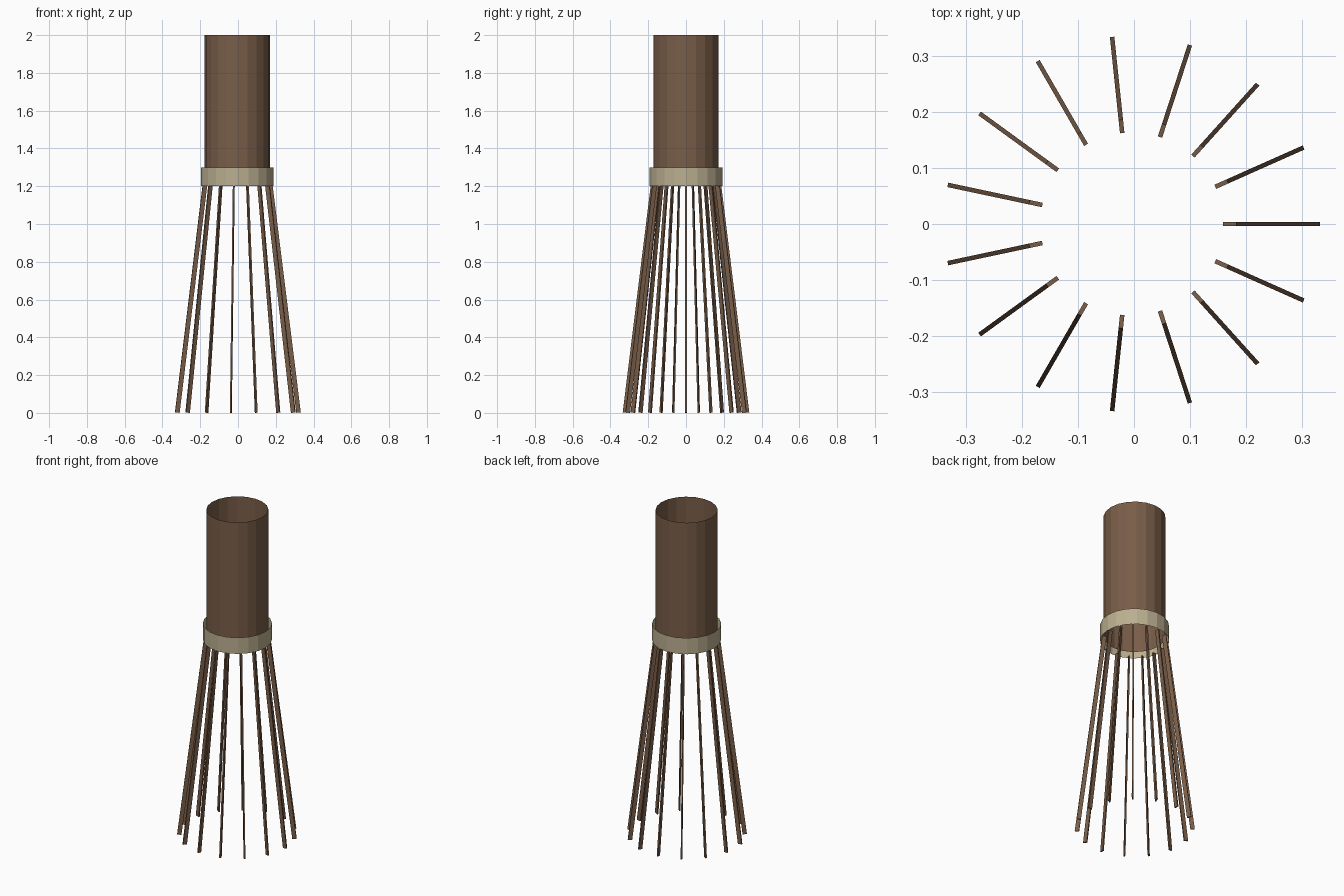
import bpy
import math
from mathutils import Matrix

if "Cube" in bpy.data.objects:
    bpy.data.objects.remove(bpy.data.objects["Cube"])

SHIFT = -0.004      # centres the odd ring of slats on x = 0
COUNT = 15


def material(name, color):
    m = bpy.data.materials.new(name)
    m.diffuse_color = (*color, 1)
    m.use_nodes = True
    m.node_tree.nodes["Principled BSDF"].inputs["Base Color"].default_value = m.diffuse_color
    return m


wood = material("brown_wood", (0.19, 0.11, 0.065))
binding = material("tan_binding", (0.5, 0.43, 0.28))


def open_tube(name, radius, z0, z1, mat):
    bpy.ops.mesh.primitive_cylinder_add(
        vertices=20, radius=radius, depth=z1 - z0, end_fill_type='NOTHING',
        location=(SHIFT, 0, (z0 + z1) / 2))
    ob = bpy.context.object
    ob.name = name
    ob.data.materials.append(mat)
    return ob


# Open handle tube and the band around its lower end
open_tube("handle", 0.173, 1.23, 2.0, wood)
open_tube("band", 0.193, 1.2, 1.3, binding)

# Thin slats fanning outwards towards the ground
tilt = math.atan2(0.149, 1.2)
for i in range(COUNT):
    bpy.ops.mesh.primitive_cube_add(size=1)
    slat = bpy.context.object
    slat.name = f"slat_{i + 1:02d}"
    slat.data.transform(
        Matrix.Translation((SHIFT, 0, 0))
        @ Matrix.Rotation(i * math.tau / COUNT, 4, 'Z')
        @ Matrix.Translation((0.25, 0, 0.602))
        @ Matrix.Rotation(-tilt, 4, 'Y')
        @ Matrix.Diagonal((0.024, 0.008, 1.21, 1)))
    slat.data.materials.append(wood)
